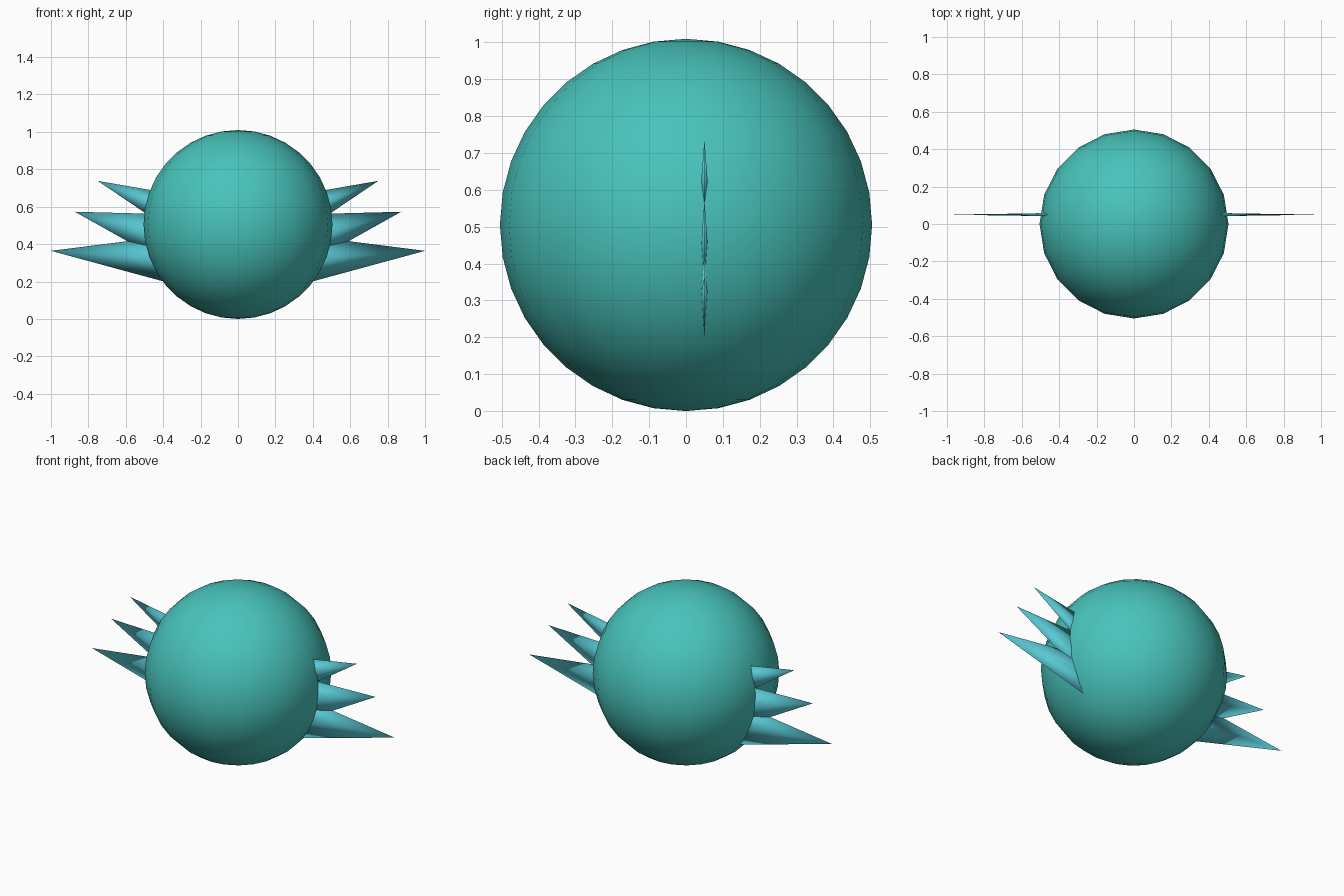
import bpy
import bmesh

if "Cube" in bpy.data.objects:
    bpy.data.objects.remove(bpy.data.objects["Cube"], do_unlink=True)

RADIUS = 0.505
SPIKE_Y = 0.05


def make_material(name, rgb):
    mat = bpy.data.materials.new(name)
    mat.use_nodes = True
    color = (*rgb, 1.0)
    mat.diffuse_color = color
    mat.node_tree.nodes["Principled BSDF"].inputs["Base Color"].default_value = color
    return mat


teal = make_material("teal", (0.065, 0.55, 0.50))
sky_cyan = make_material("sky_cyan", (0.10, 0.58, 0.66))

# Round body
bpy.ops.mesh.primitive_uv_sphere_add(segments=20, ring_count=18, radius=RADIUS,
                                     location=(0, 0, RADIUS))
body = bpy.context.object
body.name = "body"
body.data.materials.append(teal)
bpy.ops.object.shade_smooth()


def add_spike(name, side, tip, base_x, top_z, bottom_z, depth):
    """Flattened four-sided cone whose open base is buried in the body."""
    mid_z = (top_z + bottom_z) / 2
    bm = bmesh.new()
    point = bm.verts.new((side * tip[0], SPIKE_Y, tip[1]))
    ring = [bm.verts.new((side * base_x, SPIKE_Y + dy, z))
            for dy, z in ((0, top_z), (-depth, mid_z), (0, bottom_z), (depth, mid_z))]
    for i in range(4):
        corners = [point, ring[i], ring[(i + 1) % 4]]
        bm.faces.new(corners if side > 0 else corners[::-1])
    for face in bm.faces:
        face.smooth = True
    mesh = bpy.data.meshes.new(name)
    bm.to_mesh(mesh)
    bm.free()
    mesh.materials.append(sky_cyan)
    bpy.context.collection.objects.link(bpy.data.objects.new(name, mesh))


# Three side spikes, mirrored: tip (x, z), base x, base top, base bottom, half depth
spikes = {
    "upper_spike": ((0.75, 0.738), 0.42, 0.681, 0.515, 0.0105),
    "middle_spike": ((0.873, 0.573), 0.42, 0.561, 0.32, 0.0097),
    "lower_spike": ((1.0, 0.364), 0.36, 0.445, 0.19, 0.0095),
}
for label, shape in spikes.items():
    for side_name, side in (("left", 1), ("right", -1)):
        add_spike(f"{side_name}_{label}", side, *shape)
